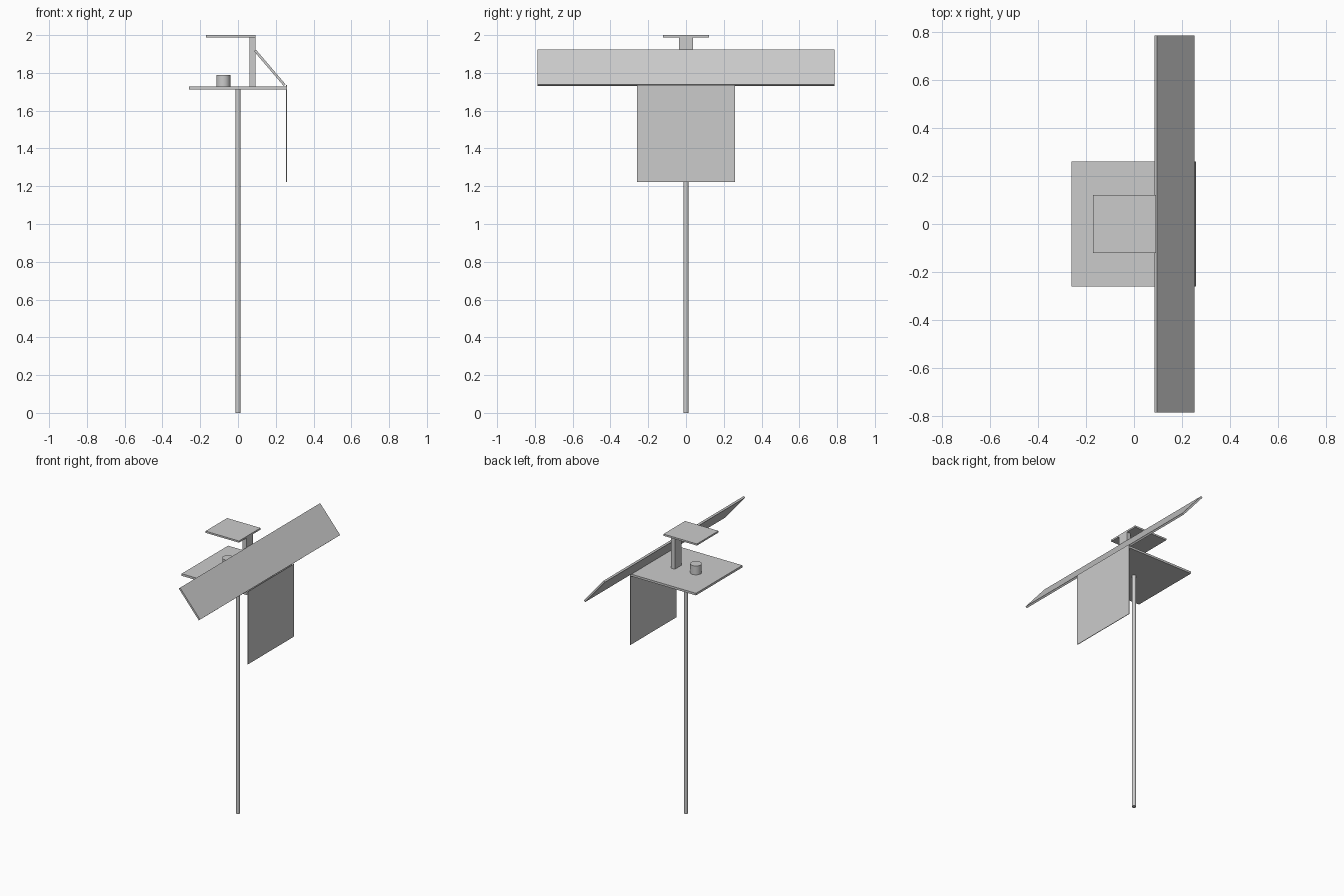
import bpy
import bmesh
import math
from mathutils import Vector

if "Cube" in bpy.data.objects:
    bpy.data.objects.remove(bpy.data.objects["Cube"])

grey = bpy.data.materials.new("light grey")
grey.diffuse_color = (0.6, 0.6, 0.6, 1)
grey.use_nodes = True
grey.node_tree.nodes["Principled BSDF"].inputs["Base Color"].default_value = grey.diffuse_color


def finish(name, bm, smooth=False):
    mesh = bpy.data.meshes.new(name)
    bmesh.ops.recalc_face_normals(bm, faces=bm.faces)
    bm.to_mesh(mesh)
    bm.free()
    mesh.materials.append(grey)
    obj = bpy.data.objects.new(name, mesh)
    bpy.context.collection.objects.link(obj)
    if smooth:
        bpy.ops.object.select_all(action='DESELECT')
        obj.select_set(True)
        bpy.context.view_layer.objects.active = obj
        bpy.ops.object.shade_smooth_by_angle(angle=math.radians(40))
    return obj


def extrude_y(name, profile, half):
    """Extrude an x-z outline symmetrically along y."""
    bm = bmesh.new()
    face = bm.faces.new([bm.verts.new((x, -half, z)) for x, z in profile])
    new = bmesh.ops.extrude_face_region(bm, geom=[face])["geom"]
    verts = [v for v in new if isinstance(v, bmesh.types.BMVert)]
    bmesh.ops.translate(bm, verts=verts, vec=Vector((0, 2 * half, 0)))
    return finish(name, bm)


def box(name, x0, x1, z0, z1, half):
    return extrude_y(name, [(x0, z0), (x1, z0), (x1, z1), (x0, z1)], half)


def cylinder(name, x, z0, z1, radius, sides):
    bm = bmesh.new()
    bmesh.ops.create_cone(bm, cap_ends=True, segments=sides, radius1=radius,
                          radius2=radius, depth=z1 - z0)
    bmesh.ops.translate(bm, verts=bm.verts, vec=Vector((x, 0, (z0 + z1) / 2)))
    return finish(name, bm, smooth=True)


# Pole and the square shelf it carries
cylinder("pole", 0, 0, 1.712, 0.014, 24)
box("shelf", -0.26, 0.257, 1.712, 1.727, 0.26)

# Cup standing on the shelf
cylinder("cup", -0.078, 1.727, 1.79, 0.037, 32)

# Upright post and small roof plate
box("post", 0.061, 0.092, 1.727, 1.989, 0.038)
box("roof_plate", -0.17, 0.092, 1.988, 2.0, 0.121)

# Long sloping board
extrude_y("sloping_board",
          [(0.095, 1.923), (0.252, 1.739), (0.242, 1.7305), (0.085, 1.9145)],
          0.785)

# Thin sheet hanging from the shelf edge
box("hanging_sheet", 0.255, 0.259, 1.222, 1.737, 0.26)
